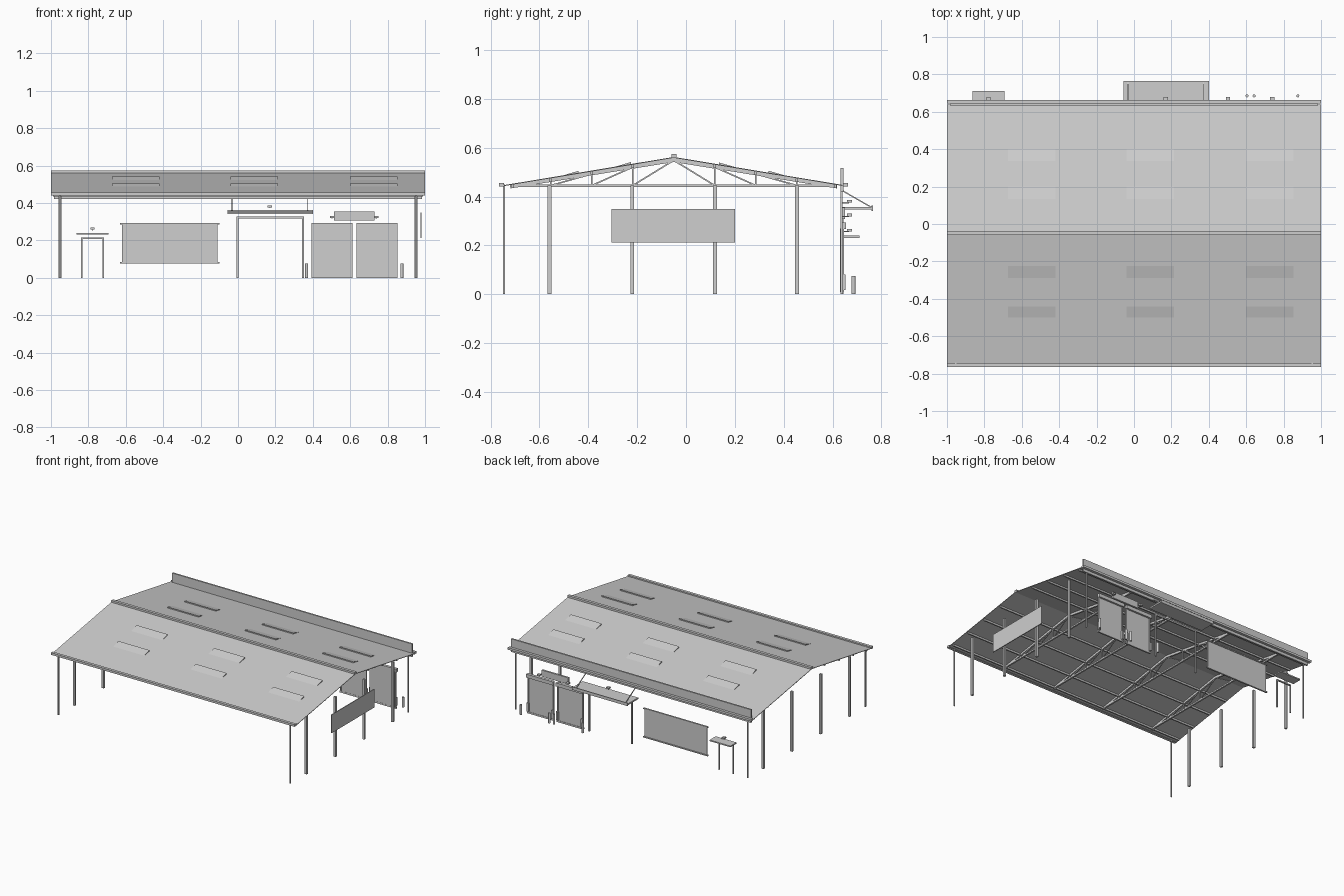
import bpy, bmesh, math
from mathutils import Vector

cube = bpy.data.objects.get("Cube")
if cube:
    bpy.data.objects.remove(cube, do_unlink=True)

grey = bpy.data.materials.new("light_grey")
grey.use_nodes = True
colour = (0.62, 0.62, 0.62, 1)
grey.diffuse_color = colour
grey.node_tree.nodes["Principled BSDF"].inputs["Base Color"].default_value = colour

RIDGE_Y, RIDGE_Z, SLOPE = -0.05, 0.562, 0.166
WALL = 0.64


def finish(name, bm):
    bmesh.ops.recalc_face_normals(bm, faces=bm.faces)
    mesh = bpy.data.meshes.new(name)
    bm.to_mesh(mesh)
    bm.free()
    mesh.materials.append(grey)
    ob = bpy.data.objects.new(name, mesh)
    bpy.context.collection.objects.link(ob)
    return ob


def box(name, x, y, z):
    """Box from (low, high) pairs on each axis."""
    bm = bmesh.new()
    bmesh.ops.create_cube(bm, size=1)
    for v in bm.verts:
        v.co = [(lo + hi) / 2 + c * (hi - lo) for c, (lo, hi) in zip(v.co, (x, y, z))]
    return finish(name, bm)


def prism(name, points, x0, x1):
    """Extrude a (y, z) profile along x."""
    bm = bmesh.new()
    face = bm.faces.new([bm.verts.new((x0, y, z)) for y, z in points])
    res = bmesh.ops.extrude_face_region(bm, geom=[face])
    verts = [g for g in res["geom"] if isinstance(g, bmesh.types.BMVert)]
    bmesh.ops.translate(bm, verts=verts, vec=(x1 - x0, 0, 0))
    return finish(name, bm)


def bar(name, a, b, size):
    """Square bar between two points."""
    a, b = Vector(a), Vector(b)
    ob = box(name, (-size / 2, size / 2), (-size / 2, size / 2), (0, (b - a).length))
    ob.location = a
    ob.rotation_euler = (b - a).to_track_quat("Z", "Y").to_euler()
    return ob


def roof_z(y):
    return RIDGE_Z - abs(y - RIDGE_Y) * SLOPE


# Roof sheet, ridge cap, gutters and parapet
T = 0.004
outline = [(y, roof_z(y)) for y in (-0.757, RIDGE_Y, WALL)]
prism("roof_sheet", outline + [(y, z - T) for y, z in reversed(outline)], -1, 1)
box("ridge_cap", (-1, 1), (-0.059, -0.038), (0.559, 0.574))
box("front_gutter", (-1, 1), (-0.765, -0.744), (0.44, 0.456))
box("back_gutter", (-1, 1), (0.643, 0.664), (0.44, 0.456))
box("parapet", (-0.985, 0.985), (0.633, 0.645), (0.42, 0.517))

# Skylights, each a low wedge raised at its upper edge
for x in (-0.547, 0.088, 0.725):
    for low, high in ((0.4, 0.338), (0.2, 0.135), (-0.29, -0.225), (-0.5, -0.44)):
        wedge = [(low, roof_z(low)), (high, roof_z(high)), (high, roof_z(high) + 0.008)]
        prism("skylight", wedge, x - 0.127, x + 0.127)

# Trusses
STEP = 0.168
CHORD = 0.445
for x in (-0.76, -0.33, 0.1, 0.53):
    box("truss_bottom_chord", (x - 0.006, x + 0.006), (-0.72, 0.615), (0.439, 0.45))
    for side in (-1, 1):
        end = RIDGE_Y + side * 0.668
        rafter = [(end, roof_z(end) - T), (RIDGE_Y, RIDGE_Z - T),
                  (RIDGE_Y, RIDGE_Z - 0.021), (end, roof_z(end) - 0.018)]
        prism("truss_rafter", rafter, x - 0.006, x + 0.006)
        for i in range(3):
            inner = RIDGE_Y + side * STEP * i
            outer = inner + side * STEP
            bar("truss_diagonal", (x, outer, CHORD), (x, inner, roof_z(inner) - 0.014), 0.006)
            bar("truss_vertical", (x, outer, CHORD), (x, outer, roof_z(outer) - 0.014), 0.006)

# Purlins under the sheet
for side in (-1, 1):
    for i in range(1, 5):
        y = RIDGE_Y + side * min(STEP * i, 0.66)
        top = roof_z(y) - T
        box("purlin", (-0.99, 0.99), (y - 0.005, y + 0.005), (top - 0.013, top))

# Gable columns and corner downpipes
for x in (-0.952, 0.952):
    for y in (-0.558, -0.22, 0.118, 0.455):
        box("gable_column", (x - 0.008, x + 0.008), (y - 0.008, y + 0.008), (0, 0.445))
    for y in (-0.745, 0.637):
        box("downpipe", (x - 0.004, x + 0.004), (y - 0.004, y + 0.004), (0, 0.45))

# Blank sign board on the gable
box("side_board", (0.976, 0.982), (-0.305, 0.2), (0.212, 0.348))


# Open door frames
def door_frame(name, x0, x1, top, w):
    depth = (WALL - 0.006, WALL + 0.004)
    box(name + "_left_jamb", (x1 - w, x1), depth, (0, top))
    box(name + "_right_jamb", (x0, x0 + w), depth, (0, top))
    box(name + "_head", (x0, x1), depth, (top - w, top))


door_frame("main_door", -0.009, 0.352, 0.328, 0.011)
door_frame("side_door", -0.84, -0.716, 0.215, 0.008)

# Canopies with tie rods
box("main_canopy", (-0.056, 0.4), (WALL, 0.765), (0.346, 0.357))
box("main_canopy_lip", (-0.056, 0.4), (0.76, 0.765), (0.341, 0.363))
for x in (-0.033, 0.373):
    bar("canopy_rod", (x, 0.76, 0.355), (x, WALL, 0.424), 0.005)
box("side_canopy", (-0.863, -0.692), (WALL, 0.711), (0.231, 0.24))

# Wall lamps: arm and shade
for x, z in ((-0.778, 0.262), (0.17, 0.38), (0.503, 0.324), (0.739, 0.324)):
    box("lamp_arm", (x - 0.003, x + 0.003), (WALL, 0.668), (z - 0.008, z - 0.003))
    box("lamp_shade", (x - 0.011, x + 0.011), (0.658, 0.679), (z - 0.005, z + 0.006))

# Wide window panel with rails
box("window_panel", (-0.62, -0.11), (0.635, 0.641), (0.08, 0.294))
for z in (0.08, 0.29):
    box("window_rail", (-0.63, -0.1), (0.634, 0.646), (z - 0.004, z + 0.004))

# Loading doors, guides, bumpers and bollards
for x0 in (0.392, 0.634):
    x1 = x0 + 0.22
    box("loading_door", (x0, x1), (0.634, 0.641), (0.005, 0.294))
    box("loading_door_head", (x0, x1), (0.634, 0.655), (0.268, 0.294))
    box("loading_door_sill", (x0, x1), (0.633, 0.644), (0, 0.012))
    for x in (x0 + 0.008, x1 - 0.008):
        box("door_guide", (x - 0.004, x + 0.004), (0.63, 0.646), (0.01, 0.27))
        box("dock_bumper", (x - 0.008, x + 0.008), (0.641, 0.653), (0.018, 0.08))
    for x in (x0 - 0.025 if x0 < 0.5 else x0 + 0.008, x1 - 0.008 if x0 < 0.5 else x1 + 0.022):
        bm = bmesh.new()
        bmesh.ops.create_cone(bm, cap_ends=True, segments=12, radius1=0.008,
                              radius2=0.008, depth=0.075)
        finish("bollard", bm).location = (x, 0.685, 0.0375)

# Blank sign over the loading doors
box("door_sign", (0.512, 0.73), (WALL - 0.004, WALL + 0.01), (0.307, 0.355))
